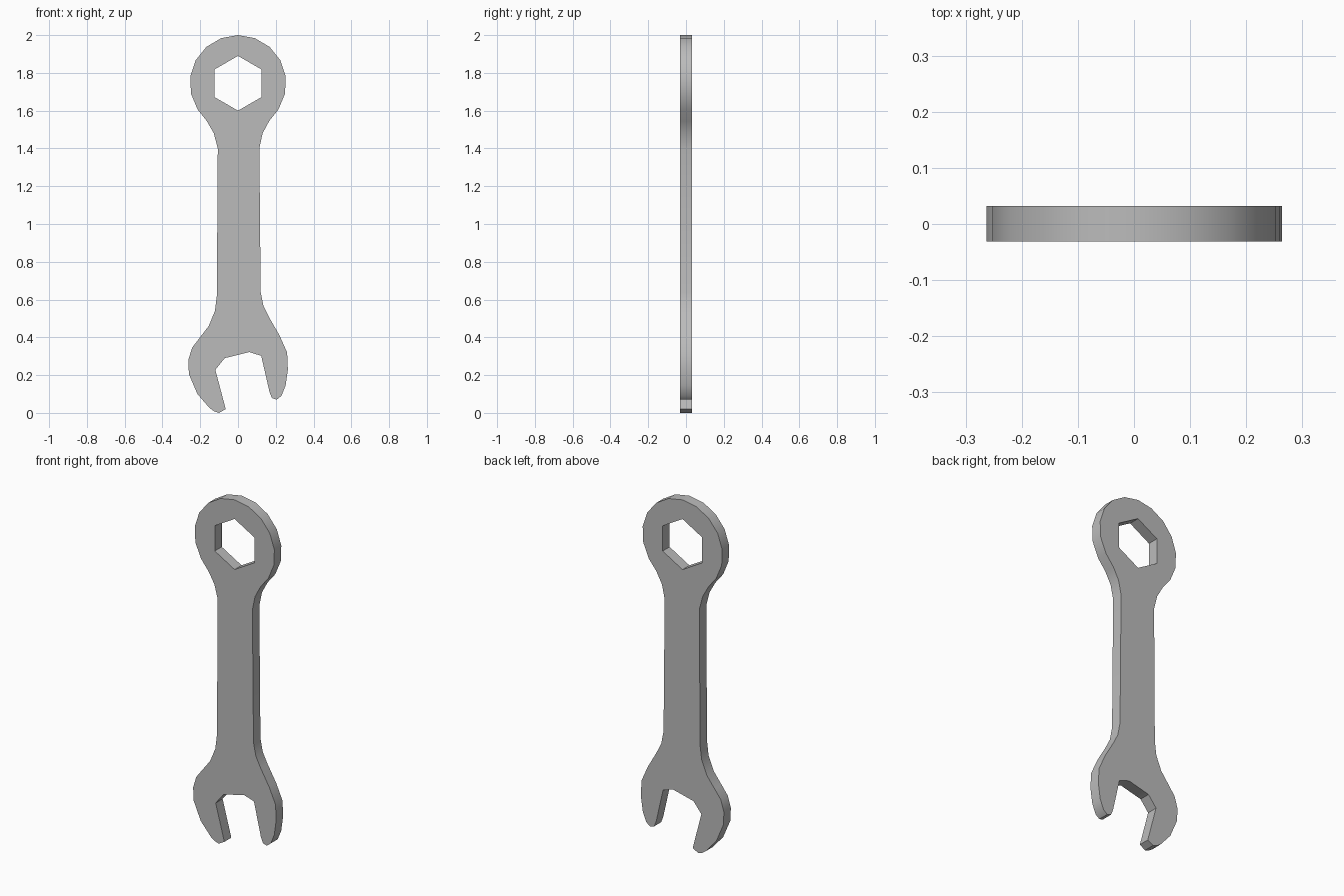
import bpy, bmesh, math

if "Cube" in bpy.data.objects:
    bpy.data.objects.remove(bpy.data.objects["Cube"])

THICK = 0.063
steel = bpy.data.materials.new("steel grey")
steel.diffuse_color = (0.5, 0.5, 0.5, 1)
steel.use_nodes = True
steel.node_tree.nodes["Principled BSDF"].inputs["Base Color"].default_value = steel.diffuse_color

# Ring end: arc from the right neck over the top to the left neck
RING_Z, RING_R = 1.745, 0.255
ring = []
for i in range(13):
    a = math.radians(-33 + i * 246 / 12)
    ring.append((RING_R * math.cos(a), RING_Z + RING_R * math.sin(a)))

# Left neck, handle and jaw shoulder, going down
left = [(-.165, 1.545), (-.128, 1.48), (-.107, 1.40), (-.112, .62), (-.122, .54),
        (-.155, .46), (-.205, .395), (-.243, .345), (-.263, .28), (-.26, .205),
        (-.215, .10), (-.15, .025), (-.125, .008), (-.10, 0), (-.065, .02)]
# Open jaw mouth
mouth = [(-.12, .228), (-.07, .29), (.06, .322), (.123, .302)]
# Right tip, jaw shoulder, handle and neck, going up
right = [(.167, .11), (.18, .078), (.205, .07), (.23, .09), (.252, .145), (.264, .23),
         (.26, .32), (.22, .41), (.165, .505), (.135, .565), (.12, .64),
         (.113, 1.40), (.13, 1.48), (.165, 1.545)]
outline = ring + left + mouth + right

# Hexagonal hole
hexagon = [(0.145 * math.sin(math.radians(60 * i)),
            RING_Z + 0.145 * math.cos(math.radians(60 * i))) for i in range(6)]

bm = bmesh.new()
edges = []
for loop in (outline, hexagon):
    vs = [bm.verts.new((x, -0.031, z)) for x, z in loop]
    edges += [bm.edges.new((vs[i], vs[(i + 1) % len(vs)])) for i in range(len(vs))]
bmesh.ops.triangle_fill(bm, edges=edges, use_beauty=True, use_dissolve=False)

# Thicken the flat profile into a plate
caps = bmesh.ops.extrude_face_region(bm, geom=bm.faces[:], use_keep_orig=True)
moved = [v for v in caps["geom"] if isinstance(v, bmesh.types.BMVert)]
bmesh.ops.translate(bm, verts=moved, vec=(0, THICK, 0))
bmesh.ops.recalc_face_normals(bm, faces=bm.faces[:])

mesh = bpy.data.meshes.new("wrench")
bm.to_mesh(mesh)
bm.free()
mesh.materials.append(steel)
wrench = bpy.data.objects.new("wrench", mesh)
bpy.context.collection.objects.link(wrench)

# Smooth rim, crisp cap edges and hexagon corners
bpy.context.view_layer.objects.active = wrench
wrench.select_set(True)
bpy.ops.object.shade_smooth_by_angle(angle=math.radians(35))
